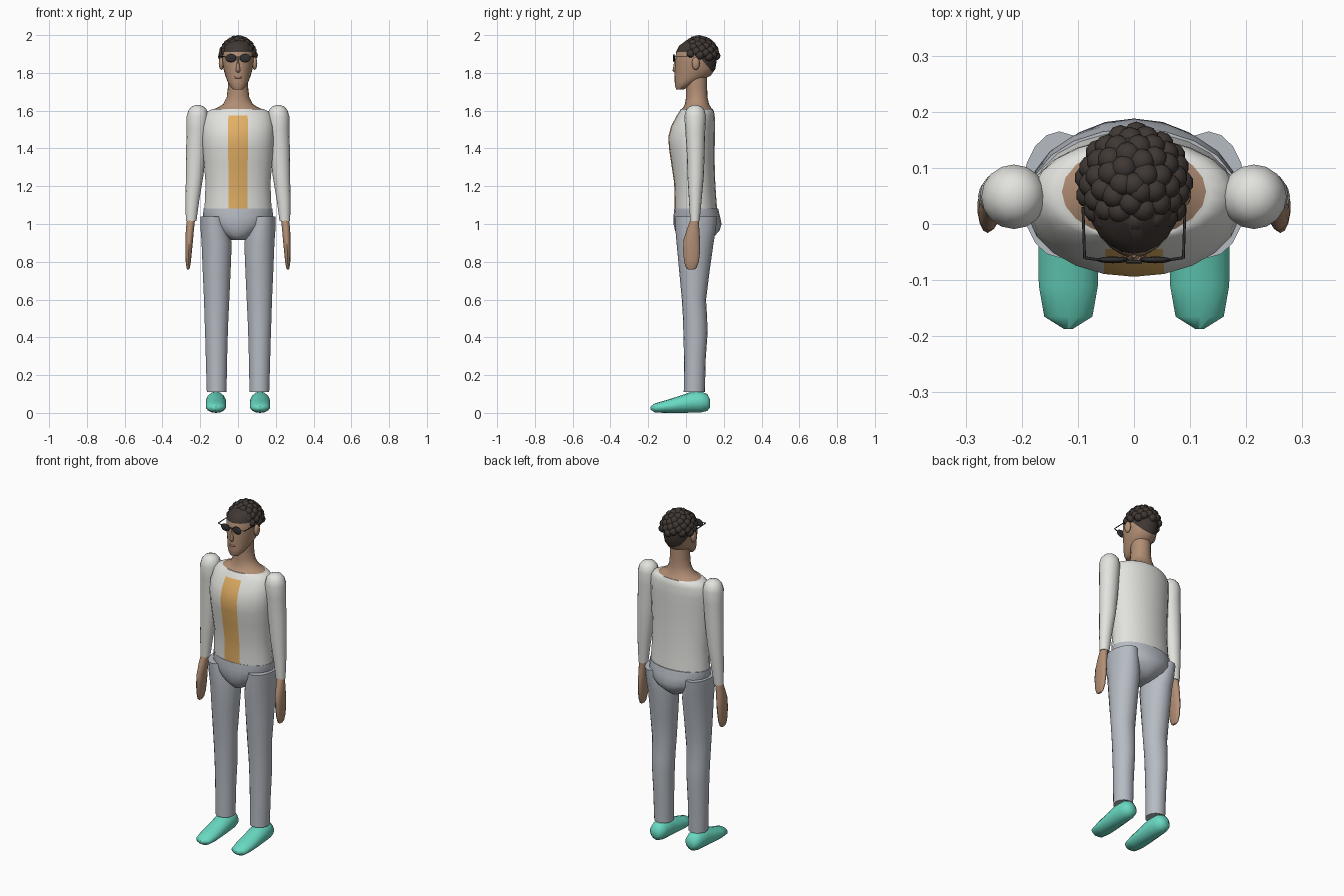
import bpy, bmesh, math
from mathutils import Vector, Matrix


def material(name, r, g, b):
    m = bpy.data.materials.new(name)
    m.diffuse_color = (r, g, b, 1)
    return m


SHIRT = material("white_cloth", 0.76, 0.76, 0.73)
STRIPE = material("orange_cloth", 0.76, 0.43, 0.13)
TROUSER = material("grey_cloth", 0.47, 0.50, 0.55)
SKIN = material("skin", 0.44, 0.27, 0.175)
LIP = material("lip", 0.33, 0.17, 0.12)
HAIR = material("dark_hair", 0.05, 0.039, 0.034)
SHOE = material("teal", 0.14, 0.70, 0.54)
GLASS = material("dark_glass", 0.03, 0.03, 0.033)


def finish(name, bm, mats, angle=50):
    bmesh.ops.recalc_face_normals(bm, faces=bm.faces[:])
    me = bpy.data.meshes.new(name)
    bm.to_mesh(me)
    bm.free()
    for m in mats:
        me.materials.append(m)
    ob = bpy.data.objects.new(name, me)
    bpy.context.collection.objects.link(ob)
    bpy.ops.object.select_all(action='DESELECT')
    ob.select_set(True)
    bpy.context.view_layer.objects.active = ob
    bpy.ops.object.shade_smooth_by_angle(angle=math.radians(angle))
    return ob


def loft(rings, n=20, axis='z'):
    """Stack of ellipses: (position, centre x, low, high, half width)."""
    bm = bmesh.new()
    loops = []
    for p, cx, lo, hi, w in rings:
        c, r = (lo + hi) / 2, (hi - lo) / 2
        loop = []
        for i in range(n):
            a = 2 * math.pi * i / n
            x, v = cx + w * math.sin(a), c - r * math.cos(a)
            loop.append(bm.verts.new((x, v, p) if axis == 'z' else (x, p, v)))
        loops.append(loop)
    for a, b in zip(loops, loops[1:]):
        for i in range(n):
            j = (i + 1) % n
            bm.faces.new((a[i], a[j], b[j], b[i]))
    bm.faces.new(loops[0])
    bm.faces.new(loops[-1])
    return bm


def ball(name, loc, size, mat):
    bm = bmesh.new()
    mtx = Matrix.Translation(loc) @ Matrix.Diagonal((*size, 1))
    bmesh.ops.create_uvsphere(bm, u_segments=16, v_segments=10, radius=1, matrix=mtx)
    return finish(name, bm, [mat])


def rod(name, a, b, r, mat):
    a, b = Vector(a), Vector(b)
    d = b - a
    mtx = Matrix.Translation((a + b) / 2) @ d.to_track_quat('Z', 'Y').to_matrix().to_4x4()
    bm = bmesh.new()
    bmesh.ops.create_cone(bm, cap_ends=True, segments=8, radius1=r, radius2=r,
                          depth=d.length, matrix=mtx)
    return finish(name, bm, [mat])


# Shirt body with a stripe down the front
bm = loft([(1.075, 0, -0.06, 0.165, 0.18), (1.14, 0, -0.06, 0.16, 0.176),
           (1.22, 0, -0.063, 0.155, 0.174), (1.32, 0, -0.078, 0.152, 0.182),
           (1.40, 0, -0.09, 0.152, 0.188), (1.46, 0, -0.094, 0.153, 0.191),
           (1.52, 0, -0.078, 0.154, 0.19), (1.575, 0, -0.048, 0.152, 0.18),
           (1.597, 0, -0.034, 0.148, 0.162), (1.608, 0, -0.028, 0.142, 0.138)], 22)
for f in bm.faces:
    c = f.calc_center_median()
    if abs(c.x) < 0.05 and c.y < 0 and 1.08 < c.z < 1.575:
        f.material_index = 1
finish("shirt_body", bm, [SHIRT, STRIPE])

# Neck flaring into the collar opening
finish("neck", loft([(1.604, 0, -0.027, 0.141, 0.138), (1.618, 0, -0.014, 0.132, 0.105),
                     (1.635, 0, -0.006, 0.122, 0.078), (1.67, 0, 0.0, 0.114, 0.06),
                     (1.72, 0, 0.0, 0.112, 0.054), (1.80, 0, 0.0, 0.112, 0.054)], 20), [SKIN])

# Seat of the trousers
finish("pelvis", loft([(1.082, 0, -0.062, 0.17, 0.183), (1.04, 0, -0.066, 0.18, 0.185),
                       (1.0, 0, -0.066, 0.188, 0.165), (0.965, 0, -0.058, 0.178, 0.125),
                       (0.94, 0, -0.048, 0.155, 0.085), (0.915, 0, -0.025, 0.125, 0.04)], 20),
       [TROUSER])

# Head, with short hair painted above a sloping line at the back
bm = loft([(1.713, 0, -0.052, -0.01, 0.026), (1.73, 0, -0.058, 0.02, 0.042),
           (1.755, 0, -0.06, 0.07, 0.056), (1.785, 0, -0.06, 0.13, 0.067),
           (1.82, 0, -0.059, 0.155, 0.077), (1.86, 0, -0.057, 0.162, 0.083),
           (1.91, 0, -0.053, 0.163, 0.086), (1.945, 0, -0.035, 0.155, 0.075),
           (1.97, 0, 0.0, 0.125, 0.05)], 24)
slope = Vector((0, 1.2, 1)).normalized()
edge = Vector((0, 0.155, 1.785))
bmesh.ops.bisect_plane(bm, geom=bm.verts[:] + bm.edges[:] + bm.faces[:],
                       plane_co=edge, plane_no=slope)
for f in bm.faces:
    c = f.calc_center_median()
    if c.z > 1.91 or (c - edge).dot(slope) > 0:
        f.material_index = 1
finish("head", bm, [SKIN, HAIR])

# Curls spread evenly over the crown
bm = bmesh.new()
count = 60
for k in range(count):
    h = 1 - k / (count - 1) * 0.93
    r, a = math.sqrt(1 - h * h), k * 2.39996
    p = Vector((0.084 * r * math.sin(a), 0.07 + 0.09 * r * math.cos(a), 1.877 + 0.1 * h))
    if p.y < 0.01 and p.z < 1.915:
        continue
    bmesh.ops.create_icosphere(bm, subdivisions=2, radius=0.0235, matrix=Matrix.Translation(p))
finish("curls", bm, [HAIR])

# Nose and mouth
bm = loft([(1.802, 0, -0.062, -0.04, 0.008), (1.812, 0, -0.071, -0.04, 0.013),
           (1.84, 0, -0.066, -0.04, 0.008), (1.875, 0, -0.06, -0.04, 0.005)], 10)
finish("nose", bm, [SKIN])
ball("mouth", (0, -0.056, 1.776), (0.022, 0.006, 0.007), LIP)
rod("glasses_bridge", (-0.014, -0.067, 1.884), (0.014, -0.067, 1.884), 0.003, GLASS)

for side, s in (("left", 1), ("right", -1)):
    # Glasses and ears
    ball(side + "_lens", (s * 0.038, -0.064, 1.878), (0.029, 0.006, 0.022), GLASS)
    rod(side + "_glasses_hinge", (s * 0.062, -0.064, 1.884), (s * 0.088, -0.06, 1.888), 0.0025, GLASS)
    rod(side + "_glasses_arm", (s * 0.088, -0.061, 1.888), (s * 0.091, 0.03, 1.888), 0.0025, GLASS)
    ball(side + "_ear", (s * 0.088, 0.052, 1.85), (0.014, 0.021, 0.034), SKIN)

    # Sleeve with a round shoulder
    arm = [(1.629, 0.213, 0.036, 0.062, 0.013), (1.621, 0.213, 0.016, 0.082, 0.033),
           (1.603, 0.213, 0.0, 0.098, 0.049), (1.57, 0.214, -0.009, 0.106, 0.058),
           (1.50, 0.216, -0.004, 0.102, 0.056), (1.38, 0.222, 0.004, 0.099, 0.053),
           (1.25, 0.23, 0.008, 0.094, 0.046), (1.12, 0.242, 0.016, 0.082, 0.036),
           (1.015, 0.248, 0.022, 0.072, 0.028)]
    finish(side + "_sleeve", loft([(z, s * x, a, b, w) for z, x, a, b, w in arm], 16), [SHIRT])

    # Mitten shaped hand
    hand = [(1.03, 0.248, 0.026, 0.068, 0.022), (0.98, 0.254, 0.008, 0.07, 0.022),
            (0.92, 0.258, -0.012, 0.074, 0.021), (0.86, 0.261, -0.016, 0.075, 0.018),
            (0.80, 0.263, -0.01, 0.068, 0.014), (0.768, 0.264, 0.0, 0.056, 0.009),
            (0.759, 0.264, 0.012, 0.044, 0.005)]
    finish(side + "_hand", loft([(z, s * x, a, b, w) for z, x, a, b, w in hand], 14), [SKIN])

    # Trouser leg
    leg = [(1.04, 0.133, -0.06, 0.165, 0.067), (0.97, 0.122, -0.056, 0.158, 0.077),
           (0.90, 0.113, -0.05, 0.146, 0.081), (0.75, 0.113, -0.036, 0.125, 0.075),
           (0.60, 0.113, -0.022, 0.106, 0.068), (0.50, 0.114, -0.016, 0.112, 0.064),
           (0.42, 0.114, -0.014, 0.114, 0.061), (0.28, 0.114, -0.01, 0.104, 0.057),
           (0.11, 0.113, -0.012, 0.1, 0.053)]
    finish(side + "_leg", loft([(z, s * x, a, b, w) for z, x, a, b, w in leg], 18), [TROUSER])

    # Shoe, lofted from heel to toe
    shoe = [(0.128, 0.03, 0.07, 0.022), (0.112, 0.01, 0.1, 0.042), (0.08, 0.003, 0.113, 0.05),
            (0.03, 0.001, 0.112, 0.054), (-0.04, 0.0, 0.088, 0.055), (-0.11, 0.0, 0.066, 0.054),
            (-0.165, 0.002, 0.05, 0.044), (-0.187, 0.018, 0.034, 0.008)]
    finish(side + "_shoe", loft([(y, s * 0.117, a, b, w) for y, a, b, w in shoe], 14, 'y'), [SHOE])
